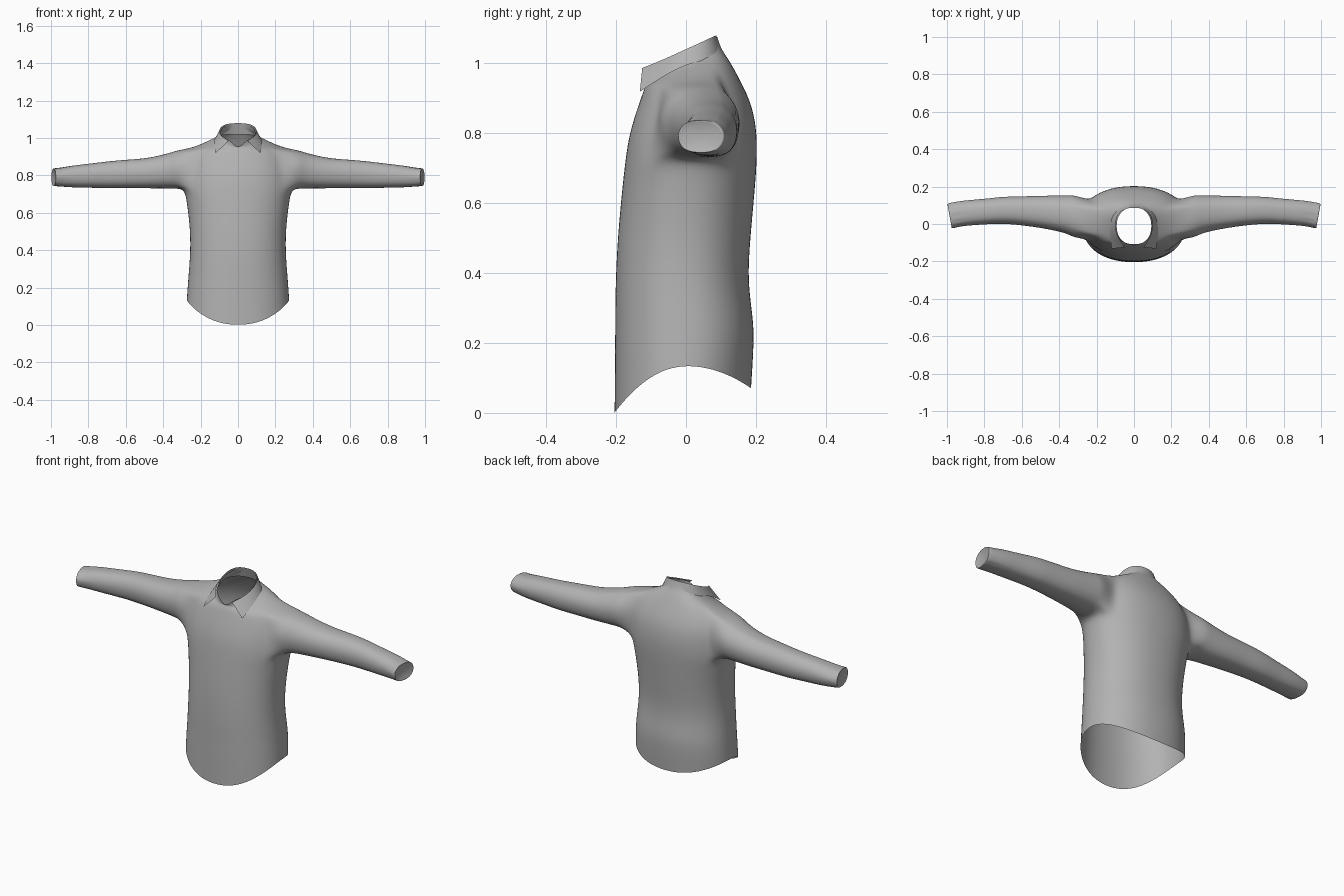
import bpy, bmesh, math

cube = bpy.data.objects.get("Cube")
if cube:
    bpy.data.objects.remove(cube)

SEGS = 32
HALF_HOLE = 3          # armhole half width, in ring segments

cloth = bpy.data.materials.new("grey cloth")
cloth.use_nodes = True
cloth.diffuse_color = (0.45, 0.45, 0.45, 1)
cloth.node_tree.nodes["Principled BSDF"].inputs["Base Color"].default_value = (0.45, 0.45, 0.45, 1)


def finish(name, bm, mirror=False):
    mesh = bpy.data.meshes.new(name)
    bm.to_mesh(mesh)
    bm.free()
    mesh.materials.append(cloth)
    mesh.shade_smooth()
    ob = bpy.data.objects.new(name, mesh)
    bpy.context.collection.objects.link(ob)
    if mirror:
        ob.modifiers.new("mirror", 'MIRROR').use_clip = True
    sub = ob.modifiers.new("smooth", 'SUBSURF')
    sub.levels = sub.render_levels = 2
    sub.boundary_smooth = 'PRESERVE_CORNERS'
    return ob


def rounded(angle, power=2.2):
    c, s = math.cos(angle), math.sin(angle)
    return (math.copysign(abs(c) ** (2 / power), c),
            math.copysign(abs(s) ** (2 / power), s))


def hem_height(y):
    return 0.135 - (0.135 * (y / 0.205) ** 2 if y < 0 else 0.065 * (y / 0.187) ** 2)


# Torso rings: height, half width, front y, back y, rise towards the back
rings = [
    (None, 0.275, -0.205, 0.187, 0),
    (0.18, 0.272, -0.204, 0.194, 0),
    (0.25, 0.267, -0.203, 0.195, 0),
    (0.32, 0.261, -0.203, 0.185, 0),
    (0.40, 0.256, -0.201, 0.178, 0),
    (0.50, 0.257, -0.196, 0.185, 0),
    (0.60, 0.267, -0.187, 0.194, 0),
    (0.67, 0.277, -0.180, 0.200, 0),
    (0.72, 0.288, -0.174, 0.203, 0),
    (0.78, 0.285, -0.166, 0.204, 0),
    (0.84, 0.280, -0.150, 0.198, 0),
    (0.89, 0.265, -0.135, 0.182, 0.05),
    (0.945, 0.235, -0.120, 0.147, 0.15),
    (0.975, 0.160, -0.112, 0.122, 0.30),
    (0.995, 0.102, -0.107, 0.102, 0.42),
    (1.035, 0.093, -0.112, 0.090, 0.44),
]
ARM_LOW, ARM_HIGH = 8, 12

# Torso with collar stand
bm = bmesh.new()
grid = []
for level, (z, hx, front, back, tilt) in enumerate(rings):
    row = []
    for i in range(SEGS):
        c, s = rounded(2 * math.pi * i / SEGS)
        x = hx * c
        y = (front + back) / 2 + s * (back - front) / 2
        h = hem_height(y) if z is None else z + tilt * y
        if level == len(rings) - 1 and y < 0:        # notch at the throat
            h -= 0.035 * max(0, 1 - abs(x) / 0.055)
        row.append(bm.verts.new((x, y, h)))
    grid.append(row)

for j in range(len(rings) - 1):
    for i in range(SEGS):
        offset = min((i + 0.5) % (SEGS / 2), SEGS / 2 - (i + 0.5) % (SEGS / 2))
        if ARM_LOW <= j < ARM_HIGH and offset < HALF_HOLE:
            continue
        k = (i + 1) % SEGS
        bm.faces.new((grid[j][i], grid[j][k], grid[j + 1][k], grid[j + 1][i]))

# Sleeve stations: x, front y, back y, bottom z, top z
stations = [
    (0.315, -0.080, 0.160, 0.727, 0.937),
    (0.36, -0.055, 0.157, 0.729, 0.922),
    (0.42, -0.040, 0.156, 0.729, 0.906),
    (0.50, -0.024, 0.155, 0.730, 0.890),
    (0.60, -0.010, 0.151, 0.731, 0.884),
    (0.70, 0.000, 0.150, 0.731, 0.875),
    (0.80, -0.005, 0.137, 0.733, 0.862),
    (0.90, -0.012, 0.130, 0.735, 0.851),
    (0.95, -0.020, 0.122, 0.738, 0.842),
    (0.99, -0.028, 0.112, 0.742, 0.838),
]

# Sleeves grown out of the armholes
for side, start in ((1, 0), (-1, SEGS // 2)):
    cols = [(start + o) % SEGS for o in range(-HALF_HOLE, HALF_HOLE + 1)]
    loop = [grid[ARM_LOW][c] for c in cols]
    loop += [grid[j][cols[-1]] for j in range(ARM_LOW + 1, ARM_HIGH)]
    loop += [grid[ARM_HIGH][c] for c in reversed(cols)]
    loop += [grid[j][cols[0]] for j in range(ARM_HIGH - 1, ARM_LOW, -1)]
    angles = [math.atan2((v.co.z - 0.832) / 0.112, (v.co.y - 0.02) / 0.12) for v in loop]
    n = len(loop)
    for index, (x, front, back, low, high) in enumerate(stations):
        ring = []
        for i, a in enumerate(angles):
            pleat = 1 - (0.07 * (i % 2) if index == len(stations) - 2 else 0)
            c, s = rounded(a)
            y = (front + back) / 2 + c * pleat * (back - front) / 2
            z = (low + high) / 2 + s * pleat * (high - low) / 2
            slant = 0.012 * c if x > 0.94 else 0
            ring.append(bm.verts.new((side * (x + slant), y, z)))
        for i in range(n):
            k = (i + 1) % n
            bm.faces.new((loop[i], loop[k], ring[k], ring[i]))
        loop = ring
    # gathered cuff end
    inner = [bm.verts.new((v.co.x - side * 0.006, 0.042 + (v.co.y - 0.042) * 0.93,
                           0.79 + (v.co.z - 0.79) * 0.93)) for v in loop]
    centre = bm.verts.new((side * 0.975, 0.042, 0.79))
    for i in range(n):
        k = (i + 1) % n
        bm.faces.new((loop[i], loop[k], inner[k], inner[i]))
        bm.faces.new((inner[i], inner[k], centre))

bmesh.ops.recalc_face_normals(bm, faces=bm.faces)
finish("shirt_body", bm)

# Turned-down collar: fold line and outer edge, from back to front point
fold = [(0, 0.090, 1.080), (0.060, 0.080, 1.077), (0.092, 0.045, 1.060),
        (0.100, 0, 1.040), (0.095, -0.060, 1.012), (0.050, -0.125, 0.986)]
edge = [(0, 0.108, 1.020), (0.070, 0.097, 1.018), (0.112, 0.055, 1.010),
        (0.127, 0, 0.996), (0.130, -0.060, 0.966), (0.120, -0.132, 0.918)]
bm = bmesh.new()
top = [bm.verts.new(p) for p in fold]
low = [bm.verts.new(p) for p in edge]
for i in range(len(top) - 1):
    bm.faces.new((top[i], low[i], low[i + 1], top[i + 1]))
finish("collar", bm, mirror=True)
